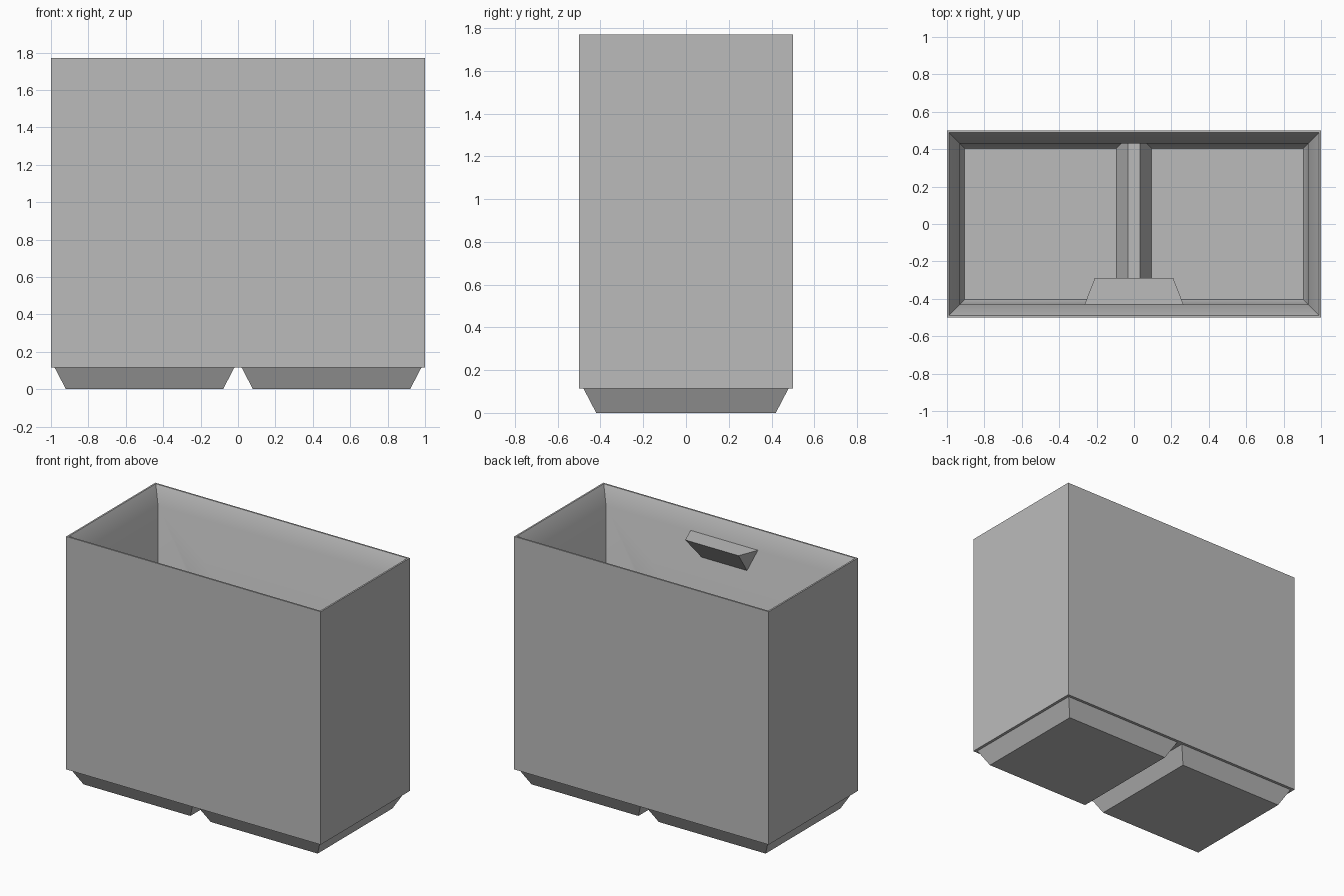
import bpy
import bmesh
import math

cube = bpy.data.objects.get("Cube")
if cube:
    bpy.data.objects.remove(cube, do_unlink=True)

GREY = (0.5, 0.5, 0.5, 1.0)
grey = bpy.data.materials.new("light grey plastic")
grey.use_nodes = True
grey.diffuse_color = GREY
grey.node_tree.nodes["Principled BSDF"].inputs["Base Color"].default_value = GREY

WIDTH, DEPTH, HEIGHT = 1.0, 0.5, 1.77   # half width, half depth, full height
FOOT = 0.115                            # foot height and rim height
FLOOR = 0.025                           # floor thickness


def loft(name, rings):
    """Closed solid through a list of vertex rings."""
    bm = bmesh.new()
    loops = [[bm.verts.new(p) for p in ring] for ring in rings]
    for low, high in zip(loops, loops[1:]):
        n = len(low)
        for i in range(n):
            j = (i + 1) % n
            bm.faces.new((low[i], low[j], high[j], high[i]))
    bm.faces.new(loops[0][::-1])
    bm.faces.new(loops[-1])
    bmesh.ops.recalc_face_normals(bm, faces=bm.faces[:])
    mesh = bpy.data.meshes.new(name)
    bm.to_mesh(mesh)
    bm.free()
    mesh.materials.append(grey)
    obj = bpy.data.objects.new(name, mesh)
    bpy.context.collection.objects.link(obj)
    return obj


def rect(x, y, z, cx=0.0):
    return [(cx - x, -y, z), (cx + x, -y, z), (cx + x, y, z), (cx - x, y, z)]


def combine(target, tool, operation):
    """Apply a boolean and remove the tool."""
    tool.hide_render = True
    mod = target.modifiers.new(operation, 'BOOLEAN')
    mod.operation = operation
    mod.solver = 'EXACT'
    mod.object = tool
    bpy.context.view_layer.objects.active = target
    bpy.ops.object.modifier_apply(modifier=mod.name)
    bpy.data.objects.remove(tool, do_unlink=True)


# Outer block on two tapered feet
bin_body = loft("bin_body", [rect(WIDTH, DEPTH, FOOT), rect(WIDTH, DEPTH, HEIGHT)])
for side in (-1, 1):
    foot = loft("foot", [rect(0.42, 0.42, 0, side * 0.5),
                         rect(0.48, 0.48, FOOT, side * 0.5),
                         rect(0.48, 0.48, FOOT + 0.02, side * 0.5)])
    combine(bin_body, foot, 'UNION')

# Hollow inside: floor, straight walls, flared stacking rim
cavity = loft("cavity", [rect(0.905, 0.405, FLOOR),
                         rect(0.93, 0.43, 0.073),
                         rect(0.93, 0.43, HEIGHT - FOOT),
                         rect(0.988, 0.488, HEIGHT),
                         rect(0.988, 0.488, HEIGHT + 0.1)])

# Floor ridge left standing over the gap between the feet
ridge = loft("ridge", [[(-0.105, y, 0), (0.105, y, 0), (0.032, y, 0.145), (-0.032, y, 0.145)]
                       for y in (-0.6, 0.6)])
combine(cavity, ridge, 'DIFFERENCE')
combine(bin_body, cavity, 'DIFFERENCE')

# Label shelf on the inside of the front wall
top, low = HEIGHT - FOOT, 1.485
label_shelf = loft("label_shelf", [
    [(s * 0.265, -0.432, top), (s * 0.21, -0.29, top), (s * 0.178, -0.432, low)]
    for s in (-1, 1)])

# Smooth shading with sharp corners
bpy.ops.object.select_all(action='DESELECT')
for obj in (bin_body, label_shelf):
    obj.select_set(True)
bpy.context.view_layer.objects.active = bin_body
bpy.ops.object.shade_smooth_by_angle(angle=math.radians(30))
